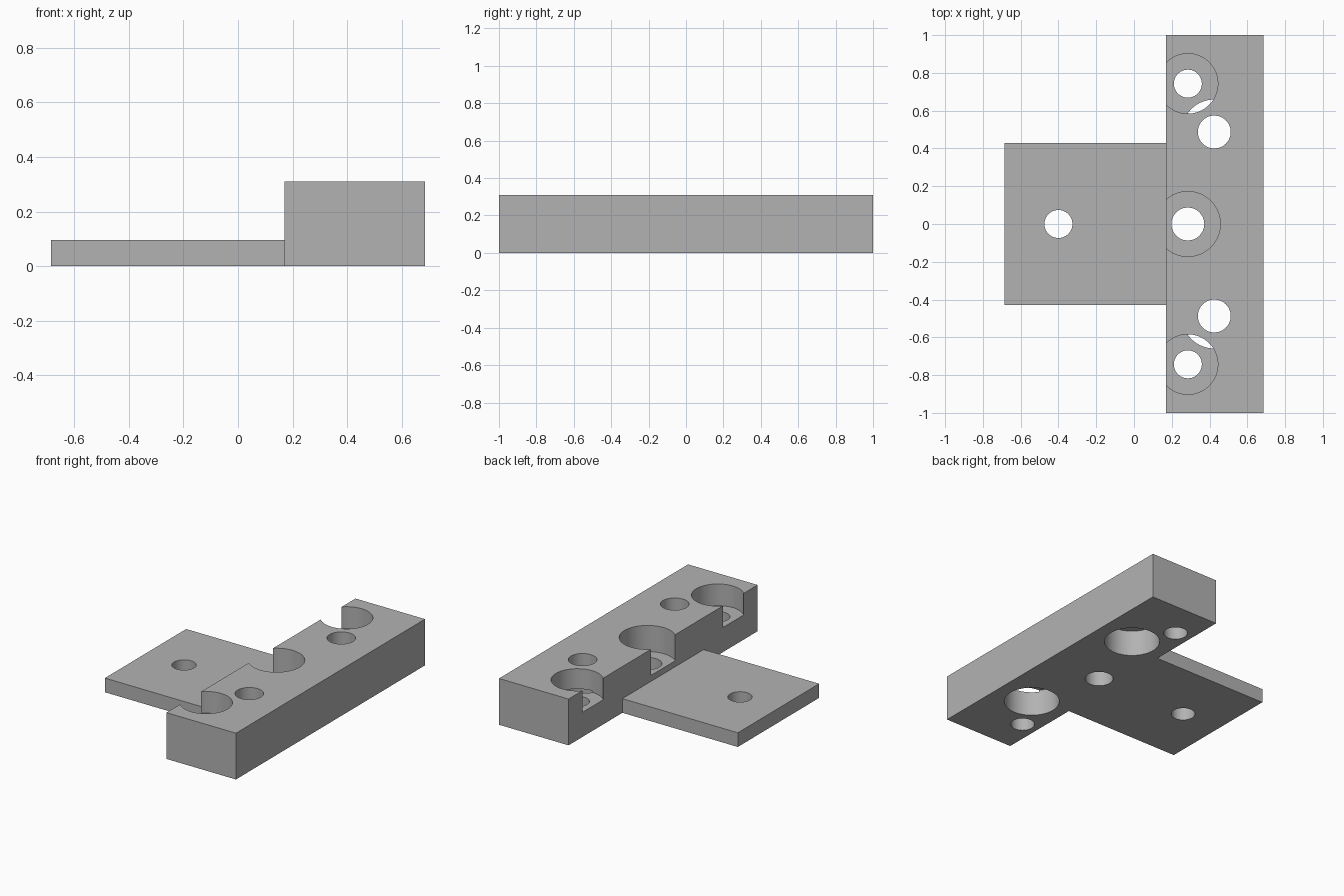
import bpy
from math import radians

default = bpy.data.objects.get("Cube")
if default:
    bpy.data.objects.remove(default, do_unlink=True)

BAR_TOP, PLATE_TOP = 0.31, 0.095


def box(name, x0, x1, y0, y1, z0, z1):
    bpy.ops.mesh.primitive_cube_add(size=1)
    ob = bpy.context.object
    ob.name = name
    for v in ob.data.vertices:
        v.co = (x1 if v.co.x > 0 else x0,
                y1 if v.co.y > 0 else y0,
                z1 if v.co.z > 0 else z0)
    return ob


def combine(target, tool, operation):
    """Apply a boolean and discard the tool object."""
    tool.hide_render = True
    mod = target.modifiers.new(operation.title(), "BOOLEAN")
    mod.operation, mod.solver, mod.object = operation, "EXACT", tool
    bpy.ops.object.select_all(action="DESELECT")
    target.select_set(True)
    bpy.context.view_layer.objects.active = target
    bpy.ops.object.modifier_apply(modifier=mod.name)
    bpy.data.objects.remove(tool, do_unlink=True)


def drill(target, x, y, radius, z0=-0.1, z1=0.5):
    """Cut a round hole between two heights."""
    bpy.ops.mesh.primitive_cylinder_add(
        vertices=64, radius=radius, depth=z1 - z0, location=(x, y, (z0 + z1) / 2))
    tool = bpy.context.object
    tool.name = "hole_cutter"
    combine(target, tool, "DIFFERENCE")


# T-shaped body: thick bar and thin plate
body = box("mounting_bracket", 0.17, 0.685, -1, 1, 0, BAR_TOP)
plate = box("thin_plate", -0.685, 0.4, -0.43, 0.43, 0, PLATE_TOP)
combine(body, plate, "UNION")

# Plate hole
drill(body, -0.4, 0, 0.074)

# Centre screw hole, counterbored from the top and open to the plate side
drill(body, 0.285, 0, 0.087)
drill(body, 0.285, 0, 0.172, z0=0.135)

for side in (-1, 1):
    # End screw holes, counterbored from the top
    drill(body, 0.285, side * 0.743, 0.074)
    drill(body, 0.285, side * 0.743, 0.159, z0=0.165)
    # Inner screw holes, counterbored from below
    drill(body, 0.425, side * 0.487, 0.087)
    drill(body, 0.425, side * 0.487, 0.172, z1=0.175)

# Plain grey finish
grey = bpy.data.materials.new("plain_grey")
grey.use_nodes = True
colour = (0.45, 0.45, 0.45, 1)
grey.diffuse_color = colour
grey.node_tree.nodes["Principled BSDF"].inputs["Base Color"].default_value = colour
body.data.materials.clear()
body.data.materials.append(grey)
for face in body.data.polygons:
    face.material_index = 0

# Smooth bores, crisp edges
bpy.ops.object.select_all(action="DESELECT")
body.select_set(True)
bpy.context.view_layer.objects.active = body
bpy.ops.object.shade_smooth_by_angle(angle=radians(30))
